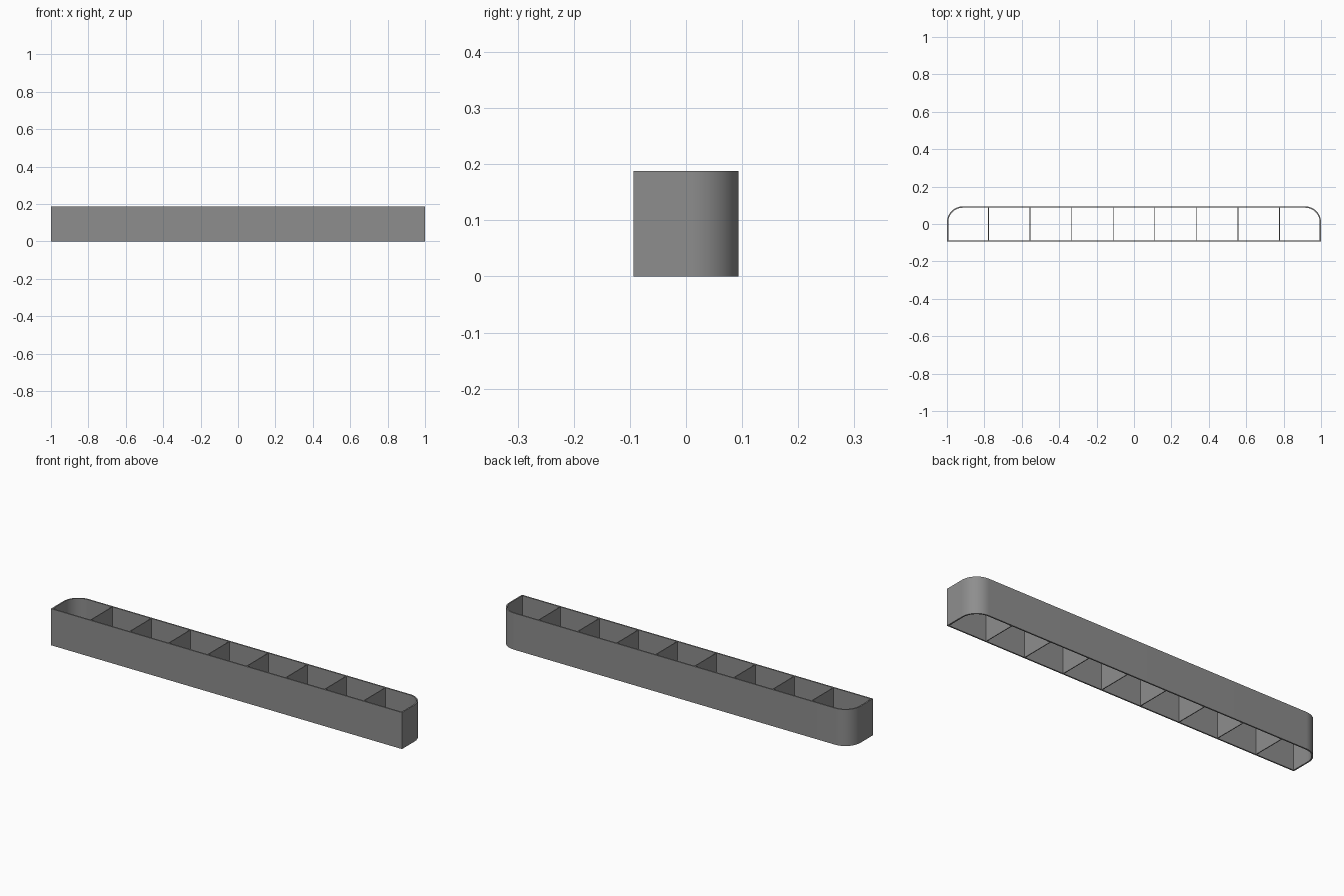
import bpy, bmesh, math

if "Cube" in bpy.data.objects:
    bpy.data.objects.remove(bpy.data.objects["Cube"])

LENGTH, DEPTH, HEIGHT = 2.0, 0.188, 0.188
RADIUS, WALL, DIVIDER = 0.085, 0.007, 0.004
BAYS, STEPS = 9, 16

grey = bpy.data.materials.new("mid grey")
grey.diffuse_color = (0.27, 0.27, 0.27, 1)
grey.use_nodes = True
grey.node_tree.nodes["Principled BSDF"].inputs["Base Color"].default_value = grey.diffuse_color


def outline(inset):
    """Rectangle with square front corners and rounded back corners."""
    hx, hy, r = LENGTH / 2 - inset, DEPTH / 2 - inset, RADIUS - inset
    pts = [(-hx, -hy), (hx, -hy)]
    for cx, start in ((hx - r, 0), (-hx + r, math.pi / 2)):
        for i in range(STEPS + 1):
            a = start + i / STEPS * math.pi / 2
            pts.append((cx + r * math.cos(a), hy - r + r * math.sin(a)))
    return pts


def finish(bm, name):
    bmesh.ops.recalc_face_normals(bm, faces=bm.faces)
    mesh = bpy.data.meshes.new(name)
    bm.to_mesh(mesh)
    bm.free()
    mesh.materials.append(grey)
    obj = bpy.data.objects.new(name, mesh)
    bpy.context.collection.objects.link(obj)
    return obj


# Outer wall: a thin band, open at top and bottom
bm = bmesh.new()
rings = [[bm.verts.new((x, y, z)) for x, y in outline(inset)]
         for inset, z in ((0, 0), (0, HEIGHT), (WALL, HEIGHT), (WALL, 0))]
n = len(rings[0])
for k in range(4):
    a, b = rings[k], rings[(k + 1) % 4]
    for i in range(n):
        j = (i + 1) % n
        bm.faces.new((a[i], a[j], b[j], b[i]))
wall = finish(bm, "outer_wall")
bpy.context.view_layer.objects.active = wall
wall.select_set(True)
bpy.ops.object.shade_smooth_by_angle(angle=math.radians(30))

# Dividers: evenly spaced cross plates
for k in range(1, BAYS):
    bm = bmesh.new()
    bmesh.ops.create_cube(bm, size=1)
    bmesh.ops.scale(bm, verts=bm.verts, vec=(DIVIDER, DEPTH - 2 * WALL, HEIGHT))
    bmesh.ops.translate(bm, verts=bm.verts,
                        vec=(-LENGTH / 2 + k * LENGTH / BAYS, 0, HEIGHT / 2))
    finish(bm, f"divider_{k}")
